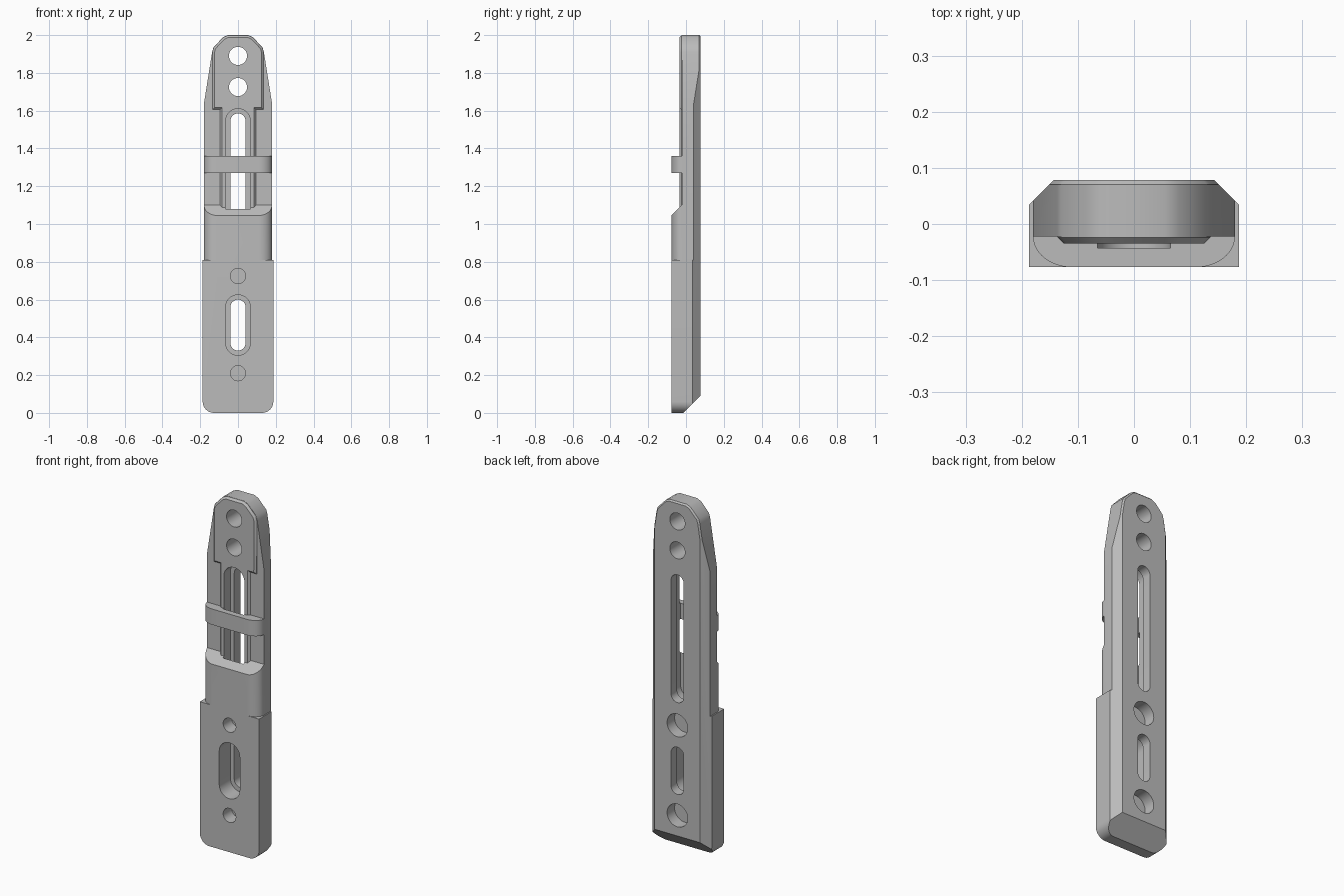
import bpy, bmesh
from math import sin, cos, pi, radians

cube = bpy.data.objects.get("Cube")
if cube:
    bpy.data.objects.remove(cube, do_unlink=True)

grey = bpy.data.materials.new("matte_grey")
grey.use_nodes = True
tone = (0.5, 0.5, 0.5, 1)
grey.diffuse_color = tone
grey.node_tree.nodes["Principled BSDF"].inputs["Base Color"].default_value = tone


def prism(name, pts, axis, a, b, bevel=0, bevel_at=0):
    """Extrude a flat outline along an axis, optionally bevelling one cap."""
    place = {"x": lambda p, t: (t, *p),
             "y": lambda p, t: (p[0], t, p[1]),
             "z": lambda p, t: (*p, t)}[axis]
    bm = bmesh.new()
    caps = [[bm.verts.new(place(p, t)) for p in pts] for t in (a, b)]
    faces = [bm.faces.new(c) for c in caps]
    n = len(pts)
    for i in range(n):
        j = (i + 1) % n
        bm.faces.new((caps[0][i], caps[0][j], caps[1][j], caps[1][i]))
    bmesh.ops.recalc_face_normals(bm, faces=bm.faces)
    if bevel:
        bmesh.ops.bevel(bm, geom=list(faces[bevel_at].edges), offset=bevel,
                        segments=1, affect="EDGES")
    mesh = bpy.data.meshes.new(name)
    bm.to_mesh(mesh)
    bm.free()
    mesh.materials.append(grey)
    obj = bpy.data.objects.new(name, mesh)
    bpy.context.collection.objects.link(obj)
    return obj


def arc(cx, cy, rx, ry, start, end, n=12):
    return [(cx + rx * cos(radians(start + (end - start) * i / n)),
             cy + ry * sin(radians(start + (end - start) * i / n)))
            for i in range(n + 1)]


def mirrored(half):
    return half + [(-x, y) for x, y in reversed(half)]


def slot(name, r, low, high, a, b):
    """Upright rounded slot cutter; equal ends give a round hole."""
    pts = arc(0, high - r, r, r, 0, 180, 20) + arc(0, low + r, r, r, 180, 360, 20)
    if high - low <= 2 * r + 1e-6:
        pts = arc(0, low + r, r, r, 0, 360, 40)[:-1]
    return prism(name, pts, "y", a, b)


def hole(name, r, z, a, b):
    return slot(name, r, z - r, z + r, a, b)


def combine(target, other, operation):
    mod = target.modifiers.new(operation.lower(), "BOOLEAN")
    mod.operation, mod.solver, mod.object = operation, "EXACT", other
    bpy.context.view_layer.objects.active = target
    bpy.ops.object.modifier_apply(modifier=mod.name)
    bpy.data.objects.remove(other, do_unlink=True)


FRONT, BACK, LEDGE = -0.077, 0.078, -0.022
tip = [(0.137, 1.91), (0.13, 1.935), (0.08, 1.988), (0.055, 2.0)]

# Long tapered bar
bar = prism("slotted_bar", mirrored([(0.18, 0.3), (0.18, 1.64)] + tip),
            "y", LEDGE, BACK, 0.008, 1)

# Wide lower grip with rounded bottom corners
grip = prism("grip_block", mirrored(arc(0.127, 0.06, 0.06, 0.06, -90, 0) + [(0.187, 0.81)]),
             "y", FRONT, BACK)

# Raised front plate, wide at the tip and narrow along the slot
inset_tip = [(x - 0.001, z - 0.001) for x, z in tip]
plate = prism("front_plate",
              mirrored([(0.095, 1.0), (0.095, 1.605), (0.135, 1.605)] + inset_tip),
              "y", -0.035, 0.0, 0.011, 0)

# Round-shouldered cover with a sloped top, and the strap above it
shoulder = mirrored([(0.18, 0.0)] + arc(0.11, LEDGE, 0.07, 0.055, 0, -90))
cover = prism("cover", shoulder, "z", 0.7, 1.15)
combine(cover, prism("ramp_cutter", [(-0.142, 0.98), (0.078, 1.2), (-0.142, 1.2)],
                     "x", -0.3, 0.3), "DIFFERENCE")
strap = prism("strap", shoulder, "z", 1.27, 1.36)

for part in (grip, plate, cover, strap):
    combine(bar, part, "UNION")

# Sloped back edges and heel
cutters = [prism("edge_cutter", [(s * 0.121, 0.1), (s * 0.261, -0.04), (s * 0.3, 0.1)],
                 "z", -0.1, 2.1) for s in (-1, 1)]
cutters.append(prism("heel_cutter", [(-0.035, -0.02), (0.115, 0.13), (0.2, -0.02)],
                     "x", -0.3, 0.3))

# Stepped slots: the upper one runs beneath the strap and cover
cutters += [slot("upper_recess", 0.065, 0.83, 1.61, -0.043, 0.023),
            slot("upper_slot", 0.04, 0.855, 1.585, -0.02, 0.2),
            slot("lower_recess", 0.065, 0.305, 0.625, -0.2, 0.023),
            slot("lower_slot", 0.04, 0.33, 0.6, -0.1, 0.2)]

# Tip holes go through; screw holes stop at a thin wall
cutters += [hole("tip_hole", 0.048, z, -0.2, 0.2) for z in (1.725, 1.89)]
for z in (0.21, 0.725):
    cutters += [hole("screw_hole", 0.04, z, -0.2, 0.0),
                hole("screw_head_hole", 0.065, z, 0.01, 0.2)]

for cutter in cutters:
    combine(bar, cutter, "DIFFERENCE")

# Smooth curves, sharp edges
bpy.ops.object.select_all(action="DESELECT")
bar.select_set(True)
bpy.context.view_layer.objects.active = bar
bpy.ops.object.shade_smooth_by_angle(angle=radians(30))
